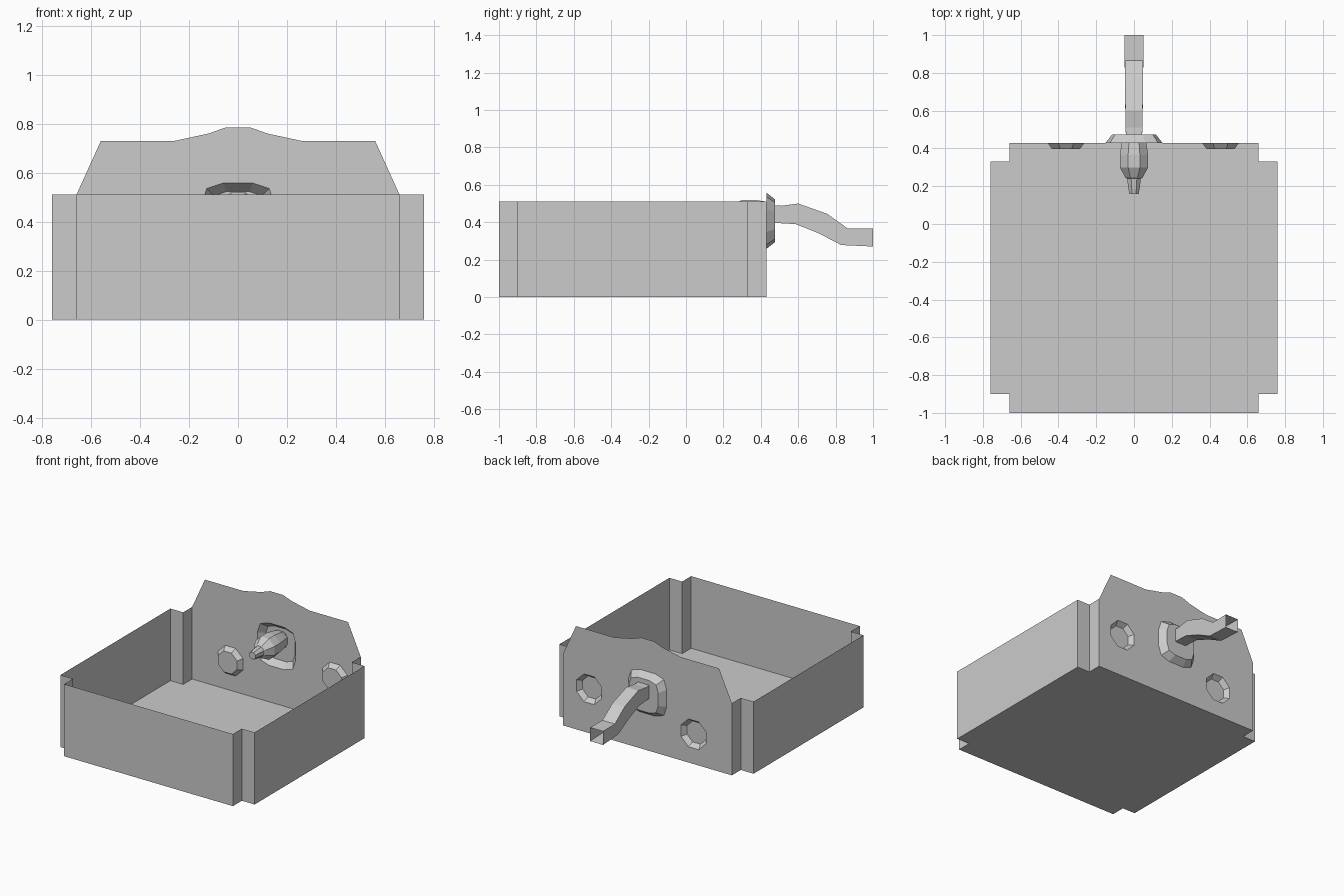
import bpy, bmesh, math
from mathutils import Vector

if "Cube" in bpy.data.objects:
    bpy.data.objects.remove(bpy.data.objects["Cube"])

grey = bpy.data.materials.new("plain_grey")
grey.diffuse_color = (0.6, 0.6, 0.6, 1)
grey.use_nodes = True
grey.node_tree.nodes["Principled BSDF"].inputs["Base Color"].default_value = grey.diffuse_color


def finish(name, bm):
    mesh = bpy.data.meshes.new(name)
    bm.to_mesh(mesh)
    bm.free()
    mesh.materials.append(grey)
    obj = bpy.data.objects.new(name, mesh)
    bpy.context.collection.objects.link(obj)
    return obj


def loft(name, rings, cap_end=True):
    """Skin a series of closed rings, optionally capping the last one."""
    bm = bmesh.new()
    loops = [[bm.verts.new(p) for p in ring] for ring in rings]
    for a, b in zip(loops, loops[1:]):
        n = len(a)
        for i in range(n):
            j = (i + 1) % n
            bm.faces.new((a[i], a[j], b[j], b[i]))
    if cap_end:
        bm.faces.new(loops[-1])
    bmesh.ops.recalc_face_normals(bm, faces=bm.faces)
    return finish(name, bm)


def octagon(cx, y, cz, apothem):
    r = apothem / math.cos(math.pi / 8)
    angles = [math.pi / 8 + i * math.pi / 4 for i in range(8)]
    return [(cx + r * math.cos(a), y, cz + r * math.sin(a)) for a in angles]


def rounded_square(y, cz, s):
    quarter = [(1, 0.4), (0.85, 0.85), (0.4, 1)]
    pts = []
    for k in range(4):
        for u, v in quarter:
            for _ in range(k):
                u, v = -v, u
            pts.append((u * s, y, cz + v * s))
    return pts


# Box footprint with notched corners
X, XN, Y0, Y1, N = 0.76, 0.66, -1.0, 0.43, 0.10
H = 0.51
plan = [(XN, Y1), (XN, Y1 - N), (X, Y1 - N), (X, Y0 + N), (XN, Y0 + N), (XN, Y0)]
plan += [(-x, y) for x, y in reversed(plan)]

# Floor
bm = bmesh.new()
bm.faces.new([bm.verts.new((x, y, 0)) for x, y in reversed(plan)])
finish("floor", bm)

# Thin side and front walls, including the notch returns (back is separate)
bm = bmesh.new()
low = [bm.verts.new((x, y, 0)) for x, y in plan]
high = [bm.verts.new((x, y, H)) for x, y in plan]
for i in range(len(plan) - 1):
    bm.faces.new((low[i + 1], low[i], high[i], high[i + 1]))
finish("side_walls", bm)

# Back wall with shaped top edge and three openings
half = [(XN, 0), (XN, H), (0.56, 0.73), (0.26, 0.73), (0.12, 0.76), (0.05, 0.785)]
outline = [(x, Y1, z) for x, z in half] + [(-x, Y1, z) for x, z in reversed(half)]
dents = [("left_dent", -0.36, 0.21), ("right_dent", 0.458, 0.31)]
FZ = 0.408
bm = bmesh.new()
for ring in [outline, rounded_square(Y1, FZ, 0.15)] + [
        octagon(x, Y1, z, 0.098) for _, x, z in dents]:
    vs = [bm.verts.new(p) for p in ring]
    for i in range(len(vs)):
        bm.edges.new((vs[i - 1], vs[i]))
bmesh.ops.triangle_fill(bm, edges=bm.edges[:], use_beauty=True, normal=Vector((0, 1, 0)))
bmesh.ops.dissolve_limit(bm, angle_limit=0.01, verts=bm.verts[:], edges=bm.edges[:])
finish("back_wall", bm)

# Inward dents in the back wall
for name, x, z in dents:
    loft(name, [octagon(x, Y1, z, 0.098), octagon(x, 0.397, z, 0.074)])

# Outward flange around the pipe
loft("flange", [rounded_square(Y1, FZ, 0.15), rounded_square(0.475, FZ, 0.115)])

# Nozzle pointing into the box
nozzle = [(0.475, 0.055), (0.43, 0.065), (0.365, 0.075), (0.30, 0.075),
          (0.245, 0.045), (0.24, 0.036), (0.19, 0.03), (0.16, 0.025)]
loft("nozzle", [octagon(0, y, 0.445, r) for y, r in nozzle])

# Curved square pipe behind the wall, open at its end: y top, z top, y bottom, z bottom
pipe = [(0.472, 0.49, 0.472, 0.395), (0.51, 0.488, 0.50, 0.395), (0.60, 0.50, 0.585, 0.39),
        (0.755, 0.445, 0.705, 0.343), (0.865, 0.366, 0.83, 0.278), (1.0, 0.366, 1.0, 0.27)]
rings = []
for i, (yt, zt, yb, zb) in enumerate(pipe):
    w = 0.043 + 0.0015 * i
    rings.append([(-w, yt, zt), (w, yt, zt), (w, yb, zb), (-w, yb, zb)])
loft("pipe", rings, cap_end=False)
